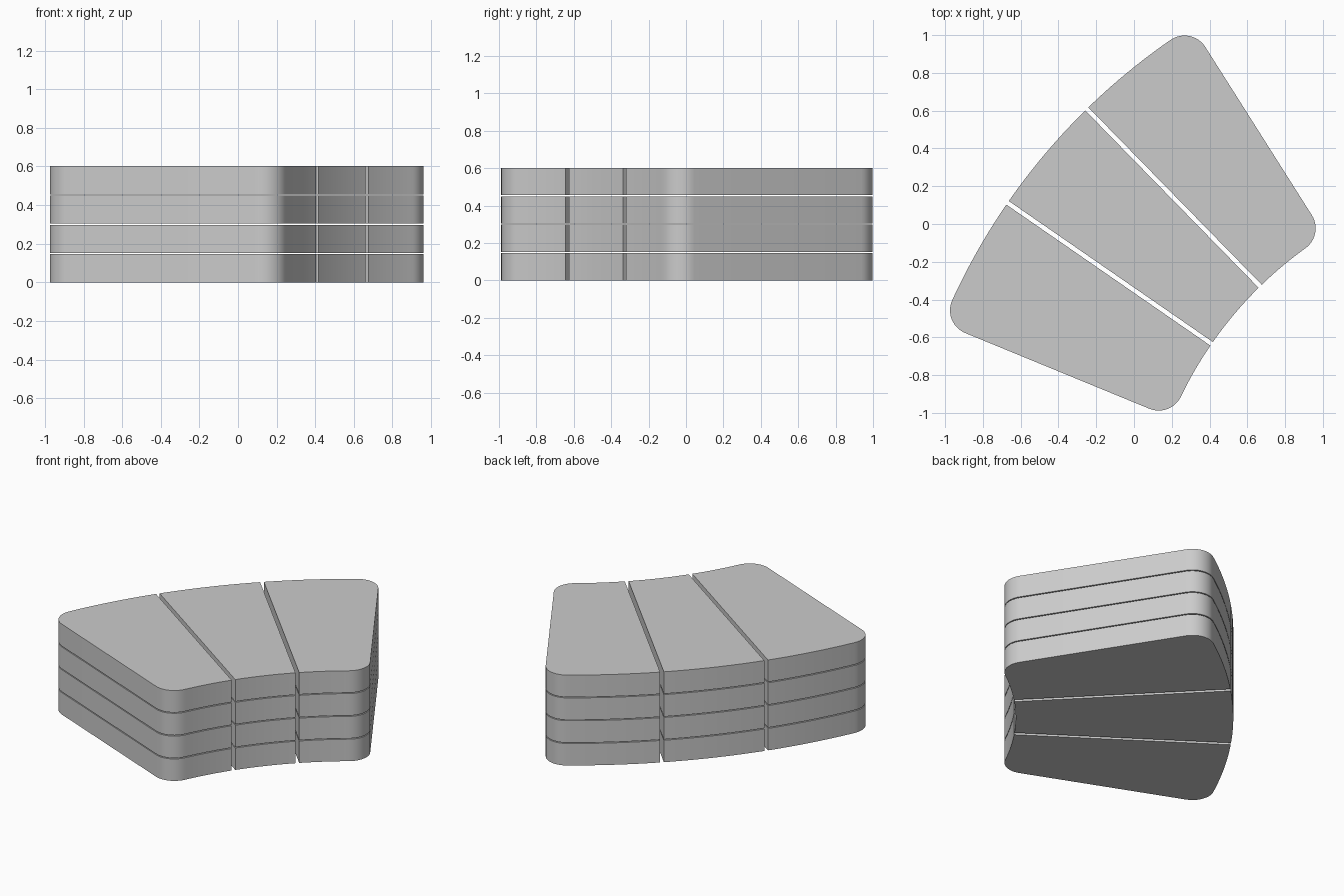
import bpy, bmesh
from math import radians, asin, sin, cos, atan2, pi
from mathutils import Vector

if "Cube" in bpy.data.objects:
    bpy.data.objects.remove(bpy.data.objects["Cube"])

CENTRE = Vector((2.122, -1.817))       # centre of the ring the slab is cut from
R_OUT, R_IN = 3.393, 2.08
FILLET, GAP = 0.13, 0.023
HEIGHT, PITCH, LAYERS = 0.146, 0.152, 4
BOUNDS = [radians(a) for a in (122.35, 134.35, 145.35, 157.65)]


def polar(r, a):
    return Vector((r * cos(a), r * sin(a)))


def corner(outer, a, sgn, rounded):
    """Points from the straight side round to the curved side."""
    if not rounded:
        r = R_OUT if outer else R_IN
        return [polar(r, a - sgn * asin(GAP / 2 / r))]
    rc = R_OUT - FILLET if outer else R_IN + FILLET
    b = a - sgn * asin(FILLET / rc)
    start, end = a + sgn * pi / 2, (b if outer else b + sgn * pi)
    n = 12
    return [polar(rc, b) + polar(FILLET, start + (end - start) * i / n) for i in range(n + 1)]


def arc(r, p, q, n=14):
    a, b = atan2(p.y, p.x), atan2(q.y, q.x)
    return [polar(r, a + (b - a) * i / n) for i in range(1, n)]


def outline(lo, hi, round_lo, round_hi):
    lo_out = corner(True, lo, -1, round_lo)
    hi_out = corner(True, hi, 1, round_hi)[::-1]
    hi_in = corner(False, hi, 1, round_hi)
    lo_in = corner(False, lo, -1, round_lo)[::-1]
    return (lo_out + arc(R_OUT, lo_out[-1], hi_out[0]) + hi_out
            + hi_in + arc(R_IN, hi_in[-1], lo_in[0]) + lo_in)


def slab(name, pts, z):
    bm = bmesh.new()
    bottom = bm.faces.new([bm.verts.new((p.x + CENTRE.x, p.y + CENTRE.y, z)) for p in pts])
    ext = bmesh.ops.extrude_face_region(bm, geom=[bottom], use_keep_orig=True)
    top = [v for v in ext["geom"] if isinstance(v, bmesh.types.BMVert)]
    bmesh.ops.translate(bm, verts=top, vec=(0, 0, HEIGHT))
    bmesh.ops.recalc_face_normals(bm, faces=bm.faces)
    mesh = bpy.data.meshes.new(name)
    bm.to_mesh(mesh)
    bm.free()
    ob = bpy.data.objects.new(name, mesh)
    bpy.context.collection.objects.link(ob)
    ob.select_set(True)
    bpy.context.view_layer.objects.active = ob


# Stacked layers, each split into right, middle and left wedge
for layer in range(LAYERS):
    for i, side in enumerate(("right", "middle", "left")):
        pts = outline(BOUNDS[i], BOUNDS[i + 1], i == 0, i == 2)
        slab(f"{side}_block_layer_{layer + 1}", pts, layer * PITCH)

bpy.ops.object.shade_smooth_by_angle(angle=radians(30))
